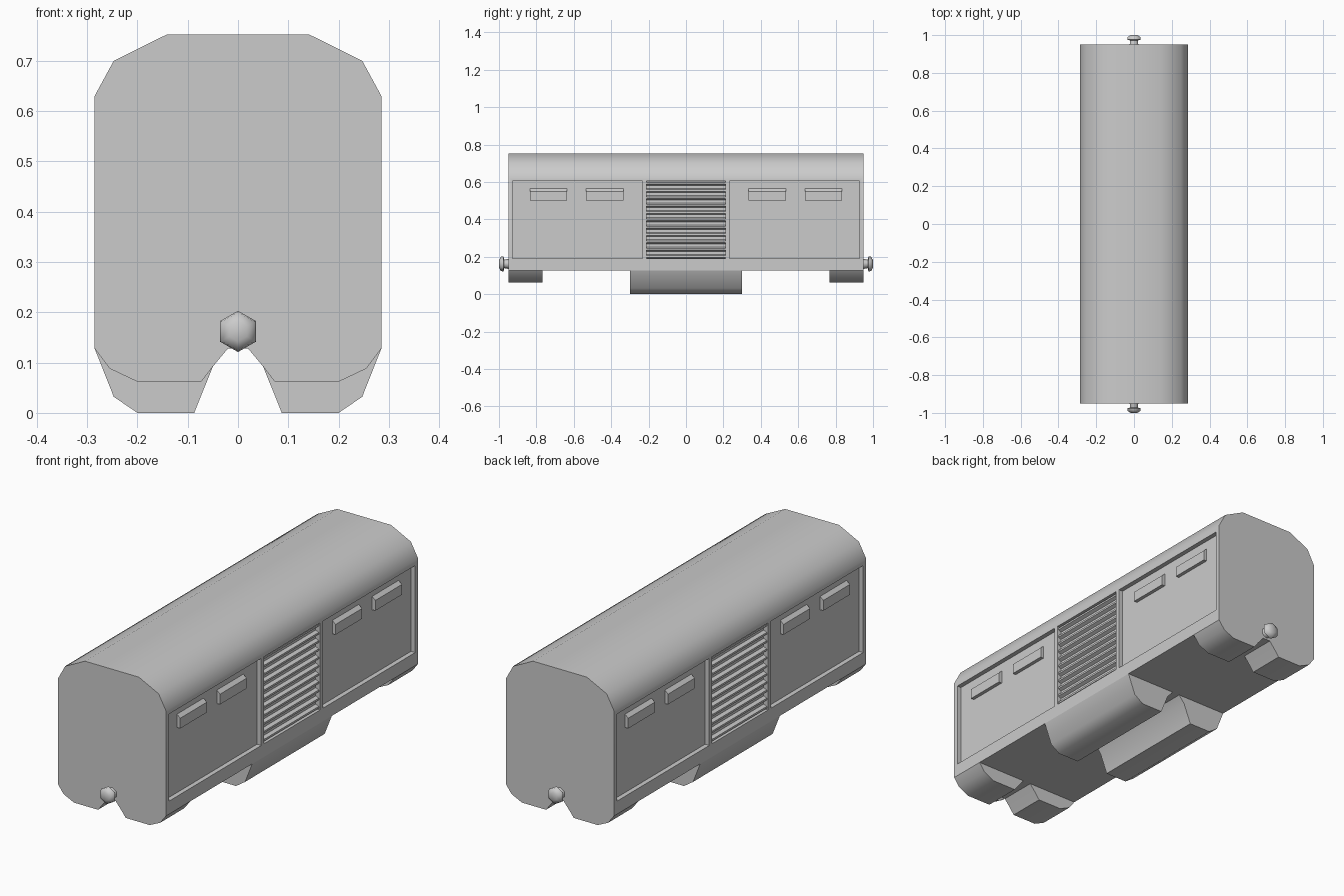
import bpy, bmesh, math

if "Cube" in bpy.data.objects:
    bpy.data.objects.remove(bpy.data.objects["Cube"])


def finish(name, bm, angle=None):
    bmesh.ops.recalc_face_normals(bm, faces=bm.faces[:])
    me = bpy.data.meshes.new(name)
    bm.to_mesh(me)
    bm.free()
    ob = bpy.data.objects.new(name, me)
    bpy.context.collection.objects.link(ob)
    if angle:
        smooth(ob, angle)
    return ob


def smooth(ob, angle):
    me = ob.data
    me.polygons.foreach_set("use_smooth", [True] * len(me.polygons))
    me.set_sharp_from_angle(angle=math.radians(angle))


def prisms(name, parts, angle=None):
    """Extrude each (xz profile, y0, y1) along y into one object."""
    bm = bmesh.new()
    for profile, y0, y1 in parts:
        a = [bm.verts.new((x, y0, z)) for x, z in profile]
        b = [bm.verts.new((x, y1, z)) for x, z in profile]
        bm.faces.new(a)
        bm.faces.new(b)
        n = len(a)
        for i in range(n):
            j = (i + 1) % n
            bm.faces.new((a[i], a[j], b[j], b[i]))
    return finish(name, bm, angle)


def flip(profile, s):
    return [(s * x, z) for x, z in profile]


def rect(x0, x1, z0, z1):
    return [(x0, z0), (x1, z0), (x1, z1), (x0, z1)]


SIDES = (1, -1)
FLOOR = 0.128
INNER = 0.263   # x of the recessed side panels

# Body shell with curved roof
half = [(0.285, FLOOR), (0.285, 0.63), (0.247, 0.70), (0.142, 0.752)]
body = prisms("body", [(half + flip(half[::-1], -1), -0.95, 0.95)])

# Recesses cut into both sides: two panels and a louvre bay
bays = [(-0.928, -0.232), (-0.21, 0.21), (0.232, 0.928)]
cutter = prisms("recess_cutter", [(flip(rect(INNER, 0.35, 0.19, 0.605), s), a, b)
                                  for s in SIDES for a, b in bays])
cutter.hide_render = True
mod = body.modifiers.new("recesses", 'BOOLEAN')
mod.operation = 'DIFFERENCE'
mod.solver = 'EXACT'
mod.object = cutter
bpy.context.view_layer.objects.active = body
bpy.ops.object.modifier_apply(modifier=mod.name)
bpy.data.objects.remove(cutter)
smooth(body, 40)

# Underframe skirts: deep one in the middle, shallow ones at the ends
deep = [(0.285, FLOOR), (0.247, 0.032), (0.2, 0), (0.087, 0), (0.05, 0.092), (0.02, FLOOR)]
shallow = [(0.285, FLOOR), (0.255, 0.088), (0.2, 0.062), (0.073, 0.062), (0.05, 0.092), (0.02, FLOOR)]
prisms("middle_skirt", [(flip(deep, s), -0.3, 0.3) for s in SIDES], 40)
prisms("end_skirts", [(flip(shallow, s), a, b) for s in SIDES
                      for a, b in ((-0.95, -0.768), (0.768, 0.95))], 40)

# Panel vents with sloped tops
vent = [(INNER, 0.5), (0.28, 0.5), (0.28, 0.549), (INNER, 0.564)]
prisms("panel_vents", [(flip(vent, s), y - 0.1, y + 0.1) for s in SIDES
                       for y in (-0.735, -0.435, 0.435, 0.735)])

# Louvre slats
slats = []
for i in range(11):
    z = 0.202 + 0.0392 * i
    p = [(INNER, z - 0.012), (0.279, z - 0.005), (0.279, z + 0.004), (INNER, z + 0.011)]
    slats += [(flip(p, s), -0.21, 0.21) for s in SIDES]
prisms("louvre_slats", slats)

# Six-sided buffers turned around the y axis
outline = [(0.027, 0.948), (0.023, 0.972), (0.041, 0.976), (0.038, 0.99), (0.02, 1.0)]
for s, label in ((-1, "front_buffer"), (1, "rear_buffer")):
    bm = bmesh.new()
    rings = [[bm.verts.new((r * math.sin(k * math.pi / 3), s * y, 0.162 + r * math.cos(k * math.pi / 3)))
              for k in range(6)] for r, y in outline]
    for a, b in zip(rings, rings[1:]):
        for k in range(6):
            j = (k + 1) % 6
            bm.faces.new((a[k], a[j], b[j], b[k]))
    bm.faces.new(rings[0])
    bm.faces.new(rings[-1])
    finish(label, bm, 65)
